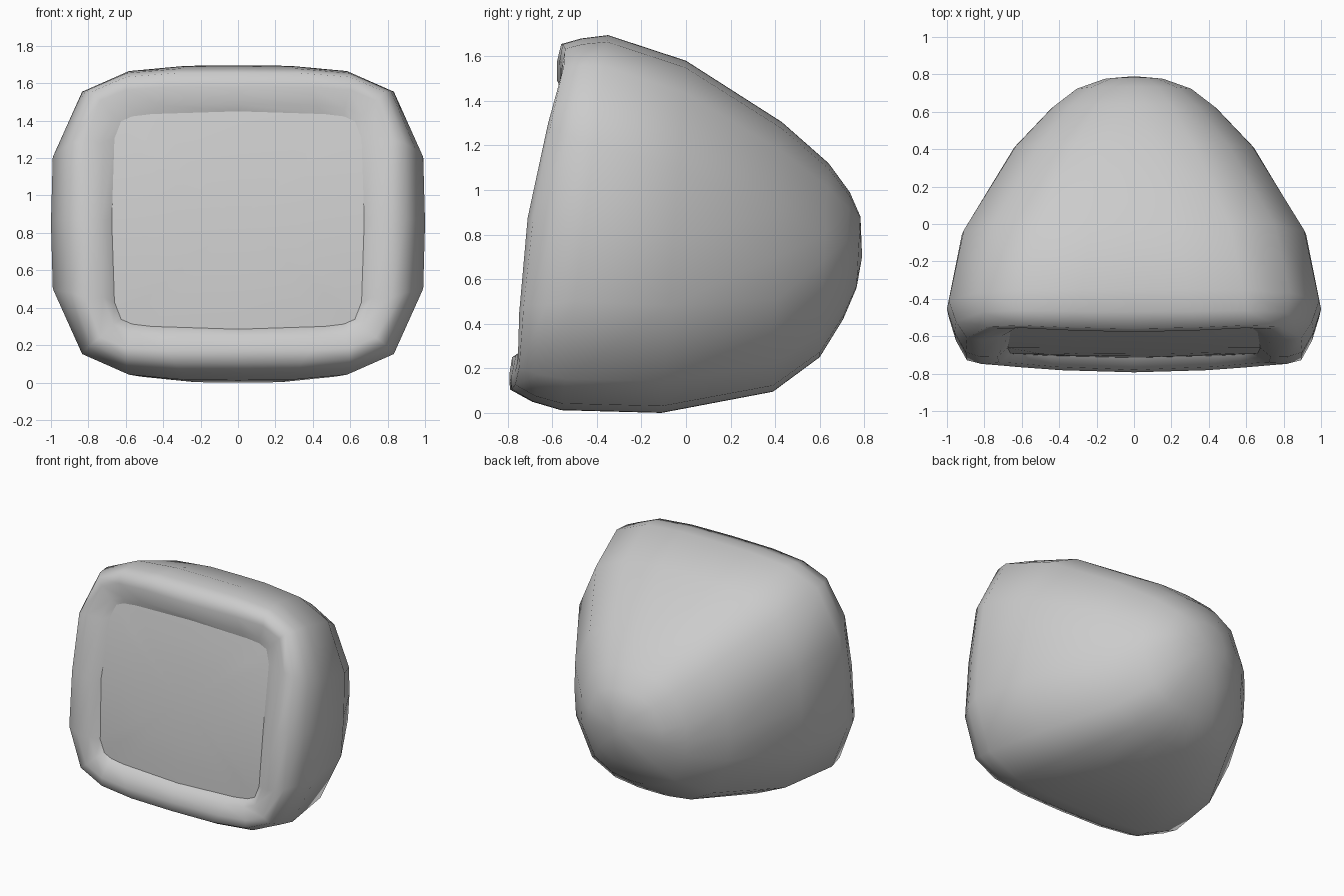
import bpy, bmesh, math

if "Cube" in bpy.data.objects:
    bpy.data.objects.remove(bpy.data.objects["Cube"])

# Ring angles: few points, gathered near the corners of the rounded rectangle
QUARTER = [0, 11, 45, 69, 85]
HALF = QUARTER + [90] + [180 - a for a in reversed(QUARTER[1:])]
ANGLES = HALF + [180 + a for a in HALF]
N = len(ANGLES)


def ring(top, bottom, w, n, bow=0.0, side=0.0, pinch=0.0, scale=1.0):
    """Rounded rectangle tilted between a top (y, z) and a bottom (y, z)."""
    pts = []
    for deg in ANGLES:
        a = math.radians(deg)
        u, v = [math.copysign(abs(f) ** (2 / n), f) if abs(f) > 1e-6 else 0.0
                for f in (math.cos(a), math.sin(a))]
        # pinch pulls the corners in, leaving gently bowed edges
        u, v = (scale * u * (1 - 0.6 * pinch * v * v),
                scale * v * (1 - pinch * u * u))
        t = (1 + v) / 2
        y = bottom[0] + (top[0] - bottom[0]) * t
        z = bottom[1] + (top[1] - bottom[1]) * t
        y += bow * u * u * v * v - side * (1 - v * v)
        pts.append((w * u, y, z))
    return pts


def loft(name, rings, tip):
    """Skin the rings in order and close the last one to a tip point."""
    bm = bmesh.new()
    loops = [[bm.verts.new(p) for p in r] for r in rings]
    c = bm.verts.new(tip)
    for i in range(N):
        j = (i + 1) % N
        for a, b in zip(loops, loops[1:]):
            bm.faces.new((a[i], a[j], b[j], b[i]))
        bm.faces.new((loops[-1][i], loops[-1][j], c))
    bmesh.ops.recalc_face_normals(bm, faces=bm.faces)
    # the open screen must look to the front
    if name == "screen" and sum(f.normal.y for f in bm.faces) > 0:
        bmesh.ops.reverse_faces(bm, faces=bm.faces)
    for f in bm.faces:
        f.smooth = True
    me = bpy.data.meshes.new(name)
    bm.to_mesh(me)
    bm.free()
    ob = bpy.data.objects.new(name, me)
    bpy.context.collection.objects.link(ob)
    return ob


# Screen opening shared by the housing and the screen
opening = dict(top=(-0.56, 1.45), bottom=(-0.715, 0.285), w=0.675, n=14,
               bow=0.025, side=0.025, pinch=0.05)

# Housing: rolled bezel in front, tapering to a rounded back
housing = [
    ring(**opening),
    ring((-0.578, 1.49), (-0.78, 0.25), 0.73, 9, 0.05, 0.03, 0.03),
    ring((-0.578, 1.58), (-0.793, 0.17), 0.82, 6.5, 0.05, 0.025),
    ring((-0.56, 1.655), (-0.79, 0.105), 0.90, 5, 0.05, 0.01),
    ring((-0.47, 1.68), (-0.69, 0.05), 0.96, 4.3, 0.03),
    ring((-0.35, 1.695), (-0.56, 0.012), 1.0, 3.8),
    ring((0.0, 1.58), (-0.11, 0.0), 0.92, 3.5),
    ring((0.43, 1.305), (0.39, 0.095), 0.64, 2.9),
    ring((0.64, 1.12), (0.60, 0.25), 0.44, 2.5),
    ring((0.735, 0.99), (0.705, 0.42), 0.31, 2.3),
    ring((0.783, 0.88), (0.765, 0.56), 0.16, 2.2),
]
loft("housing", housing, (0, 0.79, 0.70))

# Screen: slightly domed glass filling the opening
dome = [ring(**opening, scale=s) for s in (1.0, 0.75, 0.5, 0.25)]
loft("screen", dome, (0, -0.663, 0.8675))
